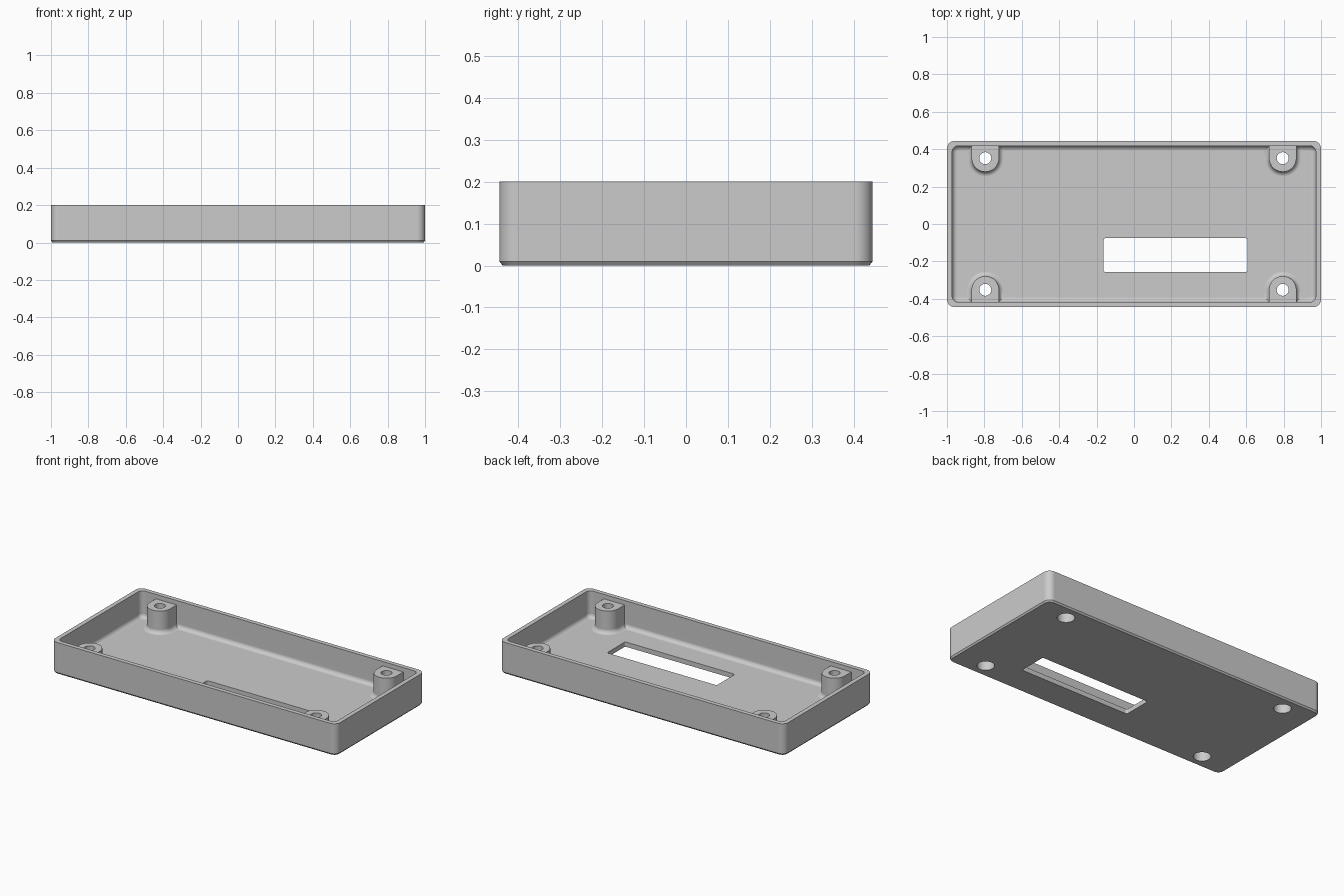
import bpy
import bmesh
from math import sin, cos, pi

cube = bpy.data.objects.get("Cube")
if cube:
    bpy.data.objects.remove(cube, do_unlink=True)

HX, HY, HEIGHT = 1.0, 0.445, 0.2
WALL, FLOOR, FILLET = 0.028, 0.03, 0.026
BOSS_X, BOSS_Y, BOSS_R, BOSS_TOP = 0.795, 0.352, 0.073, 0.172
STEPS = 6

grey = bpy.data.materials.new("plain grey")
grey.use_nodes = True
colour = (0.6, 0.6, 0.6, 1)
grey.diffuse_color = colour
grey.node_tree.nodes["Principled BSDF"].inputs["Base Color"].default_value = colour


def rounded_rect(hx, hy, r, cx=0, cy=0):
    """Outline of a rounded rectangle, counter-clockwise."""
    pts = []
    for k, (sx, sy) in enumerate([(1, 1), (-1, 1), (-1, -1), (1, -1)]):
        for i in range(STEPS + 1):
            a = (k + i / STEPS) * pi / 2
            pts.append((cx + sx * (hx - r) + r * cos(a),
                        cy + sy * (hy - r) + r * sin(a)))
    return pts


def circle(cx, cy, r, n=32):
    return [(cx + r * cos(2 * pi * i / n), cy + r * sin(2 * pi * i / n)) for i in range(n)]


def boss_outline(cx, side, r):
    """U shape whose open end is buried in the long wall."""
    wall_y = side * (HY - WALL / 2)
    n = 20
    arc = [(cx + r * cos(pi * i / n), side * (BOSS_Y - r * sin(pi * i / n))) for i in range(n + 1)]
    return [(cx + r, wall_y)] + arc + [(cx - r, wall_y)]


def loft(name, sections):
    """Skin a stack of (outline, z) sections and cap both ends."""
    bm = bmesh.new()
    rings = [[bm.verts.new((x, y, z)) for x, y in pts] for pts, z in sections]
    n = len(rings[0])
    for a, b in zip(rings, rings[1:]):
        for i in range(n):
            j = (i + 1) % n
            bm.faces.new((a[i], a[j], b[j], b[i]))
    bm.faces.new(rings[0][::-1])
    bm.faces.new(rings[-1])
    bmesh.ops.recalc_face_normals(bm, faces=bm.faces[:])
    mesh = bpy.data.meshes.new(name)
    bm.to_mesh(mesh)
    bm.free()
    mesh.materials.append(grey)
    obj = bpy.data.objects.new(name, mesh)
    bpy.context.collection.objects.link(obj)
    return obj


def combine(target, tool, operation):
    mod = target.modifiers.new("join", 'BOOLEAN')
    mod.operation, mod.solver, mod.object = operation, 'EXACT', tool
    bpy.context.view_layer.objects.active = target
    bpy.ops.object.modifier_apply(modifier=mod.name)
    bpy.data.objects.remove(tool, do_unlink=True)


# Quarter-round steps: (distance out from the wall, height above the floor)
fillet = [(FILLET * (1 - cos(t)), FILLET * (1 - sin(t)))
          for t in [i / STEPS * pi / 2 for i in range(STEPS + 1)]]

# Open tray: chamfered base, outer wall, rim, inner wall, floor fillet
sections = [(rounded_rect(HX - 0.008, HY - 0.008, 0.034), 0),
            (rounded_rect(HX, HY, 0.042), 0.01),
            (rounded_rect(HX, HY, 0.042), HEIGHT),
            (rounded_rect(HX - WALL, HY - WALL, 0.03), HEIGHT)]
for out, up in fillet[::-1] if fillet[0][1] < fillet[-1][1] else fillet:
    inset = WALL + out
    sections.append((rounded_rect(HX - inset, HY - inset, 0.03 - out), FLOOR + up))
tray = loft("tray", sections)

corners = [(sx * BOSS_X, sy) for sx in (-1, 1) for sy in (-1, 1)]

# Screw bosses with filleted feet
for cx, side in corners:
    stack = [(boss_outline(cx, side, BOSS_R + FILLET), FLOOR / 2)]
    stack += [(boss_outline(cx, side, BOSS_R + out), FLOOR + up) for out, up in fillet[::-1]]
    stack.append((boss_outline(cx, side, BOSS_R), BOSS_TOP))
    combine(tray, loft("screw_boss", stack), 'UNION')

# Screw holes with a wider recess for the screw head below
for cx, side in corners:
    y = side * BOSS_Y
    bore = loft("screw_hole", [(circle(cx, y, 0.05), -0.05), (circle(cx, y, 0.05), 0.06),
                               (circle(cx, y, 0.032), 0.06), (circle(cx, y, 0.032), 0.3)])
    combine(tray, bore, 'DIFFERENCE')

# Window slot through the floor
slot = rounded_rect(0.385, 0.091, 0.012, 0.222, -0.166)
combine(tray, loft("window_slot", [(slot, -0.05), (slot, 0.1)]), 'DIFFERENCE')

# Smooth the fillets, keep hard edges crisp
bpy.ops.object.select_all(action='DESELECT')
tray.select_set(True)
bpy.context.view_layer.objects.active = tray
bpy.ops.object.shade_smooth_by_angle(angle=pi / 6)
weighted = tray.modifiers.new("even_shading", 'WEIGHTED_NORMAL')
weighted.keep_sharp = True
